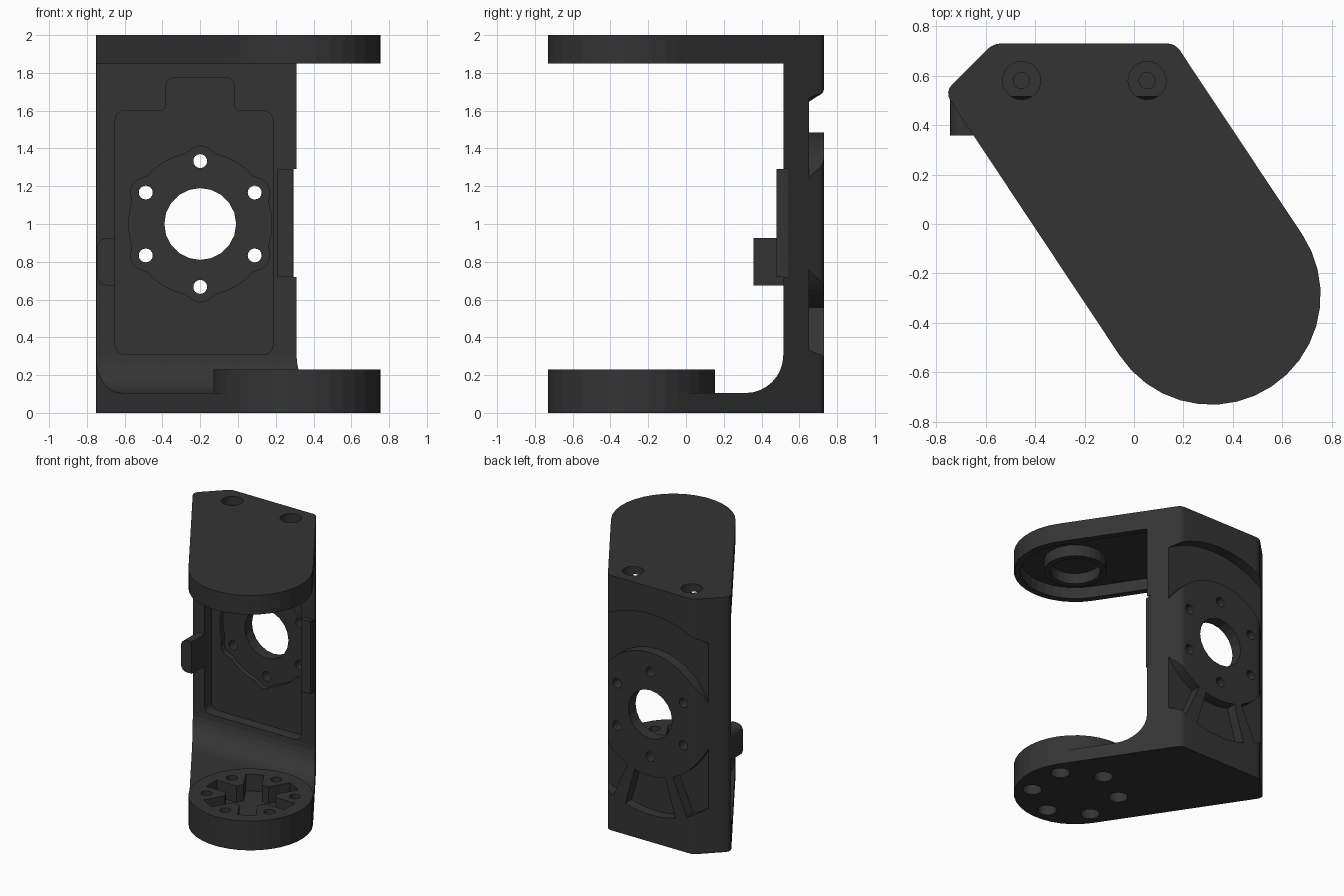
import bpy, bmesh
from math import sin, cos, pi, radians, sqrt, atan2, tan
from mathutils import Vector

if "Cube" in bpy.data.objects:
    bpy.data.objects.remove(bpy.data.objects["Cube"])

mat = bpy.data.materials.new("dark_plastic")
mat.diffuse_color = (0.034, 0.034, 0.034, 1)
mat.use_nodes = True
mat.node_tree.nodes["Principled BSDF"].inputs["Base Color"].default_value = mat.diffuse_color


def prism(name, pts, lo, hi, axis='z'):
    """Extrude a 2D outline between lo and hi along an axis."""
    place = {'z': lambda u, v, w: (u, v, w),
             'y': lambda u, v, w: (u, w, v),
             'x': lambda u, v, w: (w, u, v)}[axis]
    bm = bmesh.new()
    a = [bm.verts.new(place(u, v, lo)) for u, v in pts]
    b = [bm.verts.new(place(u, v, hi)) for u, v in pts]
    n = len(pts)
    bm.faces.new(a)
    bm.faces.new(b)
    for i in range(n):
        bm.faces.new((a[i], a[(i + 1) % n], b[(i + 1) % n], b[i]))
    bmesh.ops.recalc_face_normals(bm, faces=bm.faces)
    me = bpy.data.meshes.new(name)
    bm.to_mesh(me)
    bm.free()
    me.materials.append(mat)
    ob = bpy.data.objects.new(name, me)
    bpy.context.collection.objects.link(ob)
    return ob


def combine(target, tool, op='DIFFERENCE'):
    m = target.modifiers.new(op, 'BOOLEAN')
    m.object, m.operation, m.solver = tool, op, 'EXACT'
    bpy.context.view_layer.objects.active = target
    bpy.ops.object.modifier_apply(modifier=m.name)
    bpy.data.objects.remove(tool)


def arc(c, r, a0, a1, n):
    """Arc points, angles in degrees."""
    return [(c[0] + r * cos(radians(a0 + (a1 - a0) * i / n)),
             c[1] + r * sin(radians(a0 + (a1 - a0) * i / n))) for i in range(n + 1)]


def circle(c, r, n=24):
    return arc(c, r, 0, 360, n)[:-1]


def rounded(corners, n=4):
    """Polygon from (x, y, radius) with rounded corners."""
    out = []
    for i, (x, y, r) in enumerate(corners):
        p = Vector((x, y))
        if r == 0:
            out.append((x, y))
            continue
        d0 = (Vector(corners[i - 1][:2]) - p).normalized()
        d1 = (Vector(corners[(i + 1) % len(corners)][:2]) - p).normalized()
        half = d0.angle(d1) / 2
        c = p + (d0 + d1).normalized() * r / sin(half)
        s, e = p + d0 * r / tan(half) - c, p + d1 * r / tan(half) - c
        a0, a1 = atan2(s.y, s.x), atan2(e.y, e.x)
        da = (a1 - a0 + pi) % (2 * pi) - pi
        out += [(c.x + r * cos(a0 + da * k / n), c.y + r * sin(a0 + da * k / n))
                for k in range(n + 1)]
    return out


def rect(x0, x1, y0, y1, r=0.0):
    return rounded([(x0, y0, r), (x1, y0, r), (x1, y1, r), (x0, y1, r)])


PIVOT, R = (0.312, -0.288), 0.443      # round end of both arms
HUB = (-0.2, 1.0)                      # motor axis on the wall (x, z)
TILT = 33.6

# Bracket body: plan outline intersected with a C-shaped side profile
tip = [(x, y, 0) for x, y in arc(PIVOT, R, TILT, TILT - 180, 18)]
plan = rounded([(-0.766, 0.534, 0.05), (-0.57, 0.73, 0.08), (0.167, 0.73, 0.06)] + tip)
body = prism("bracket", plan, 0, 2)
profile = [(-1, -.1), (1, -.1), (1, 2.1), (-1, 2.1), (-1, 1.85), (.515, 1.85)]
profile += arc((0.315, 0.305), 0.2, 0, -90, 8) + [(-1, 0.105)]
combine(body, prism("side_cut", profile, -1, 1, 'x'), 'INTERSECT')

# Lower horn seat with star recess and counterbored screw holes
combine(body, prism("seat", arc(PIVOT, R, TILT, TILT + 360, 36)[:-1], 0, 0.23), 'UNION')
star = []
for k in range(6):
    a = radians(60 * k)
    for u, v in ((0.17, -.065), (0.34, -.065), (0.34, .065), (0.17, .065)):
        star.append((PIVOT[0] + u * cos(a) - v * sin(a), PIVOT[1] + u * sin(a) + v * cos(a)))
combine(body, prism("star_cut", star, 0.1, 0.3))
for x, y in arc(PIVOT, 0.315, 30, 330, 5):
    combine(body, prism("hole_cut", circle((x, y), 0.04, 16), -.1, 0.3))
    combine(body, prism("bore_cut", circle((x, y), 0.068, 20), -.1, 0.09))

# Hollow under the upper arm with a ring boss
r_in = R - 0.05
inner = arc(PIVOT, r_in, TILT, TILT - 180, 18)
for x, y in (inner[-1], inner[0]):
    inner.append((x - (0.515 - y) * tan(radians(TILT)), 0.515))
combine(body, prism("hollow_cut", inner, 1.8, 1.94))
boss = prism("bearing_boss", circle(PIVOT, 0.225, 28), 1.85, 1.95)
combine(boss, prism("boss_cut", circle(PIVOT, 0.18, 28), 1.8, 1.935))
combine(body, boss, 'UNION')

# Counterbored screws in the top
for x in (-0.455, 0.053):
    combine(body, prism("top_bore", circle((x, 0.58), 0.077), 1.93, 2.1))
    combine(body, prism("top_hole", circle((x, 0.58), 0.033, 16), 1.75, 2.1))

# Motor pocket in the front of the wall
pocket = rounded([(-.65, .31, .05), (.185, .31, .05), (.185, 1.6, .05), (-.02, 1.6, .03),
                  (-.02, 1.775, .04), (-.38, 1.775, .04), (-.38, 1.6, .03), (-.65, 1.6, .05)])
combine(body, prism("pocket_cut", pocket, 0.4, 0.6, 'y'))

# Lobed flange recess
flange = []
for i in range(120):
    t = radians(3 * i)
    d = (t - radians(30) + pi / 6) % (pi / 3) - pi / 6
    q = 0.08 ** 2 - (0.333 * sin(d)) ** 2
    rad = max(0.378, 0.333 * cos(d) + sqrt(q)) if q > 0 else 0.378
    flange.append((HUB[0] + rad * cos(t), HUB[1] + rad * sin(t)))
combine(body, prism("flange_cut", flange, 0.4, 0.64, 'y'))

# Relief around the raised disc on the back, leaving two spokes
for a0, a1, n in ((-66, 246, 60), (-106, -74, 6)):
    sector = arc(HUB, 0.788, a0, a1, n) + arc(HUB, 0.485, a1, a0, n)
    combine(body, prism("relief_cut", sector, 0.65, 0.8, 'y'))

# Motor shaft hole and six screw holes
combine(body, prism("shaft_cut", circle(HUB, 0.19, 20), 0.4, 0.8, 'y'))
for c in arc(HUB, 0.333, 30, 330, 5):
    combine(body, prism("screw_cut", circle(c, 0.037, 16), 0.4, 0.8, 'y'))

# Side notch with its clip, and the cable tab on the other side
combine(body, prism("notch_cut", rect(0.293, 0.5, 0.72, 1.29), 0.3, 0.8, 'y'))
combine(body, prism("clip", rect(0.21, 0.292, 0.72, 1.29), 0.48, 0.535, 'y'), 'UNION')
tab = rounded([(-.745, .675, .05), (-.652, .675, 0), (-.652, .925, 0), (-.745, .925, .05)])
combine(body, prism("cable_tab", tab, 0.357, 0.54, 'y'), 'UNION')
